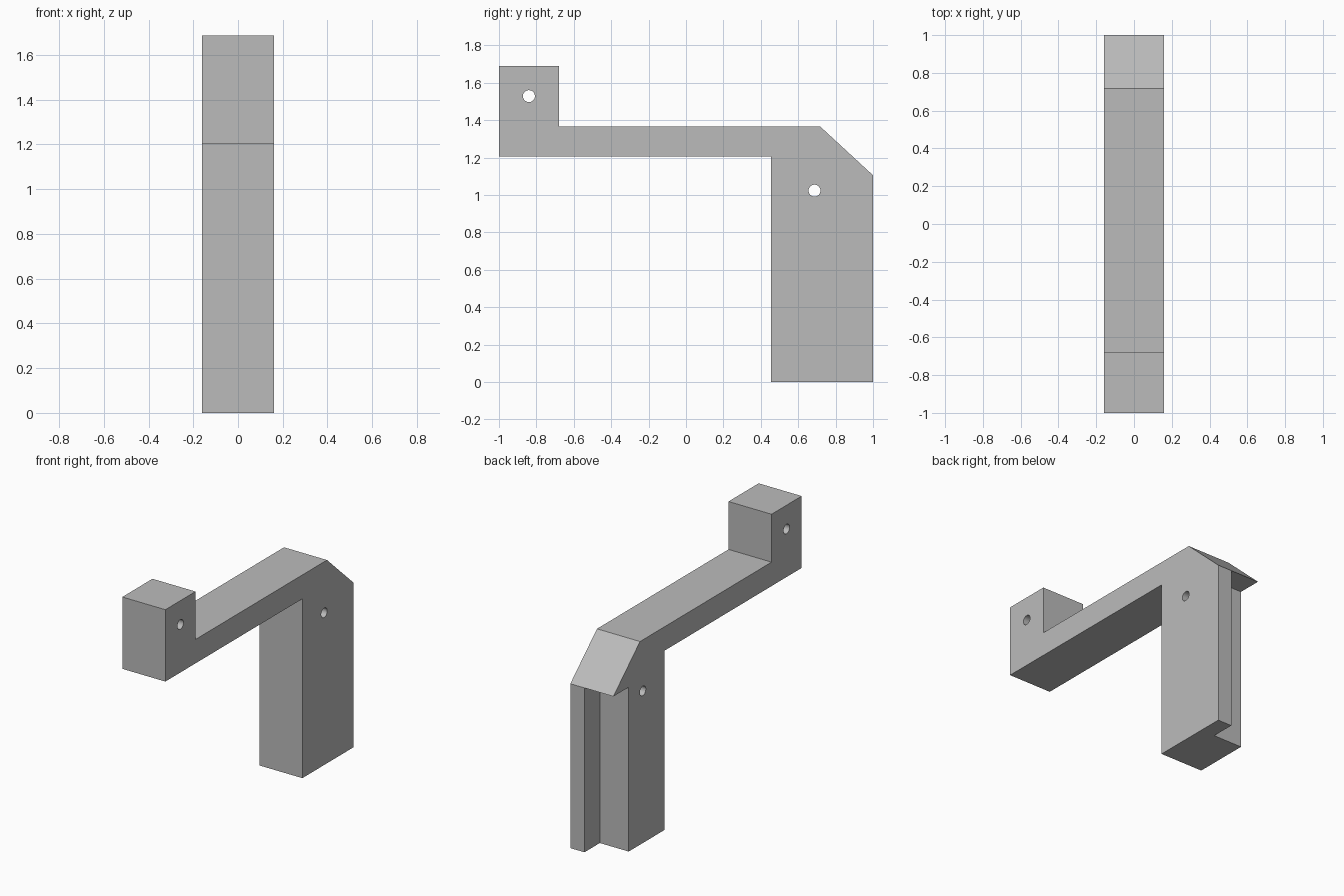
import bpy, bmesh, math
from mathutils import Matrix, Vector

cube = bpy.data.objects.get("Cube")
if cube:
    bpy.data.objects.remove(cube, do_unlink=True)

HALF = 0.16

# One plain grey material
grey = bpy.data.materials.new("plain_grey")
grey.use_nodes = True
GREY = (0.5, 0.5, 0.5, 1)
grey.diffuse_color = GREY
grey.node_tree.nodes["Principled BSDF"].inputs["Base Color"].default_value = GREY


def add_object(name, bm):
    bmesh.ops.recalc_face_normals(bm, faces=bm.faces)
    mesh = bpy.data.meshes.new(name)
    bm.to_mesh(mesh)
    bm.free()
    mesh.materials.append(grey)
    obj = bpy.data.objects.new(name, mesh)
    bpy.context.scene.collection.objects.link(obj)
    return obj


def side_prism(name, profile, x0, x1):
    """Extrude a (y, z) outline from x0 to x1."""
    bm = bmesh.new()
    face = bm.faces.new([bm.verts.new((x0, y, z)) for y, z in profile])
    moved = bmesh.ops.extrude_face_region(bm, geom=[face])["geom"]
    bmesh.ops.translate(bm, vec=Vector((x1 - x0, 0, 0)),
                        verts=[v for v in moved if isinstance(v, bmesh.types.BMVert)])
    return add_object(name, bm)


def cross_pin(name, y, z, radius):
    bm = bmesh.new()
    bmesh.ops.create_cone(bm, cap_ends=True, segments=32, radius1=radius, radius2=radius,
                          depth=1, matrix=Matrix.Translation((0, y, z)) @ Matrix.Rotation(math.pi / 2, 4, 'Y'))
    return add_object(name, bm)


# Bracket: post, chamfered shoulder, arm and raised end block
bracket = side_prism("bracket", [
    (-1, 1.205), (0.455, 1.205), (0.455, 0), (1, 0), (1, 1.105),
    (0.717, 1.366), (-0.68, 1.366), (-0.68, 1.688), (-1, 1.688)], -HALF, HALF)

# Cutters: rear corner notch beside the rib, and the two cross holes
cutters = [
    side_prism("notch_cutter", [(0.837, -0.2), (1.2, -0.2), (1.2, 1.105), (0.837, 1.105)], -0.4, 0.055),
    cross_pin("end_hole_cutter", -0.84, 1.528, 0.032),
    cross_pin("post_hole_cutter", 0.687, 1.023, 0.032),
]
for cutter in cutters:
    cutter.hide_render = True
    mod = bracket.modifiers.new(cutter.name, 'BOOLEAN')
    mod.operation = 'DIFFERENCE'
    mod.solver = 'EXACT'
    mod.object = cutter

# Apply the cuts, then drop the cutters
bpy.context.view_layer.objects.active = bracket
bracket.select_set(True)
for cutter in cutters:
    bpy.ops.object.modifier_apply(modifier=cutter.name)
    bpy.data.objects.remove(cutter, do_unlink=True)

# Round hole walls, crisp outer edges
bpy.ops.object.shade_smooth_by_angle(angle=math.radians(30))
